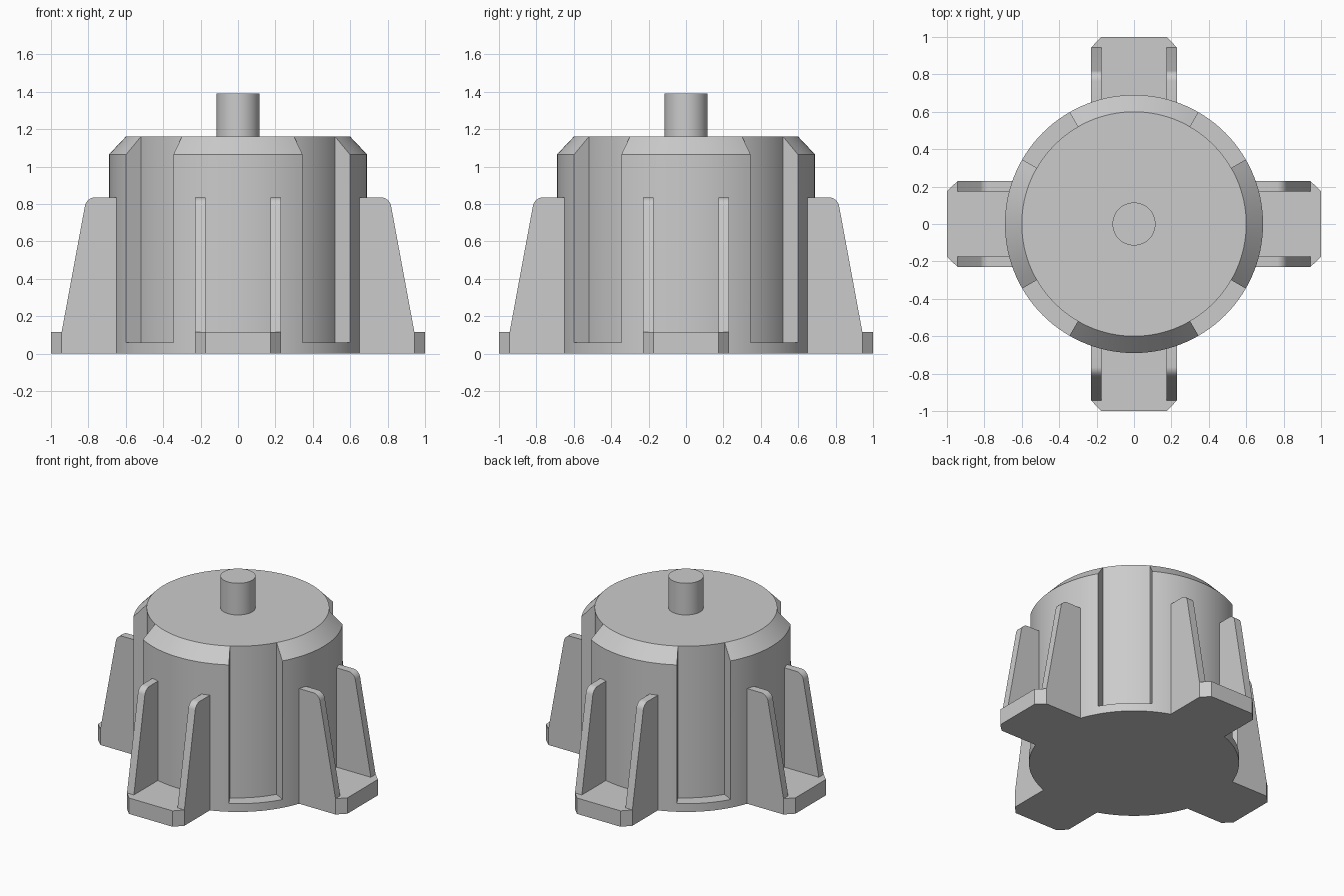
import bpy, bmesh
from math import sin, cos, pi, radians
from mathutils import Vector, Matrix

cube = bpy.data.objects.get("Cube")
if cube:
    bpy.data.objects.remove(cube, do_unlink=True)

grey = bpy.data.materials.new("plain grey")
grey.use_nodes = True
colour = (0.6, 0.6, 0.6, 1)
grey.diffuse_color = colour
grey.node_tree.nodes["Principled BSDF"].inputs["Base Color"].default_value = colour

R, CORE = 0.69, 0.60            # outer and recessed radii
FLOOR, SHOULDER, TOP = 0.06, 1.065, 1.16
PLATE_H, RIB_TOP = 0.115, 0.835
HALF_W, RIB_IN = 0.23, 0.175
FOOT_START, RIB_FOOT, FOOT_END = 0.64, 0.943, 1.0


def finish(name, bm, turn=0.0):
    bmesh.ops.remove_doubles(bm, verts=bm.verts, dist=1e-5)
    bmesh.ops.recalc_face_normals(bm, faces=bm.faces)
    mesh = bpy.data.meshes.new(name)
    bm.to_mesh(mesh)
    bm.free()
    mesh.materials.append(grey)
    ob = bpy.data.objects.new(name, mesh)
    bpy.context.collection.objects.link(ob)
    ob.rotation_euler.z = turn
    bpy.ops.object.select_all(action='DESELECT')
    ob.select_set(True)
    bpy.context.view_layer.objects.active = ob
    bpy.ops.object.shade_smooth_by_angle(angle=radians(30))
    return ob


def prism(bm, points, offset):
    """Extrude a flat polygon of 3D points along an offset."""
    face = bm.faces.new([bm.verts.new(p) for p in points])
    ext = bmesh.ops.extrude_face_region(bm, geom=[face], use_keep_orig=True)
    new = [v for v in ext["geom"] if isinstance(v, bmesh.types.BMVert)]
    bmesh.ops.translate(bm, verts=new, vec=offset)


# Housing: raised and recessed sectors swept around the axis
raised = [(0, 0), (R, 0), (R, FLOOR), (R, SHOULDER), (CORE, TOP), (0, TOP)]
recess = [(0, 0), (R, 0), (R, FLOOR), (CORE, FLOOR), (CORE, TOP), (0, TOP)]
wall = [(R, FLOOR), (R, SHOULDER), (CORE, TOP), (CORE, FLOOR)]
bm = bmesh.new()


def ring_point(p, a):
    return bm.verts.new((p[0] * cos(a), p[0] * sin(a), p[1]))


def sector(profile, start, end, steps):
    for i in range(steps):
        a = start + (end - start) * i / steps
        b = start + (end - start) * (i + 1) / steps
        for p, q in zip(profile, profile[1:]):
            corners = [ring_point(p, a)]
            if p[0]:
                corners.append(ring_point(p, b))
            if q[0]:
                corners.append(ring_point(q, b))
            corners.append(ring_point(q, a))
            bm.faces.new(corners)


for k in range(4):
    mid = k * pi / 2
    side = radians(30)
    sector(raised, mid - side, mid + side, 20)
    sector(recess, mid + side, mid + 2 * side, 10)
    for a in (mid - side, mid + side):
        bm.faces.new([ring_point(p, a) for p in wall])
finish("housing", bm)

# Shaft
bm = bmesh.new()
bmesh.ops.create_cone(bm, cap_ends=True, segments=48, radius1=0.115, radius2=0.115,
                      depth=0.25, matrix=Matrix.Translation((0, 0, 1.265)))
finish("shaft", bm)

# Four feet, each a clipped plate with two sloping ribs
plate = [(FOOT_START, -HALF_W, 0), (RIB_FOOT, -HALF_W, 0), (FOOT_END, -RIB_IN, 0),
         (FOOT_END, RIB_IN, 0), (RIB_FOOT, HALF_W, 0), (FOOT_START, HALF_W, 0)]
for k, label in enumerate(("left", "back", "right", "front")):
    bm = bmesh.new()
    prism(bm, plate, Vector((0, 0, PLATE_H)))
    finish(label + "_foot_plate", bm, k * pi / 2)
    bm = bmesh.new()
    for y in (-HALF_W, RIB_IN):
        prism(bm, [(FOOT_START, y, PLATE_H), (RIB_FOOT, y, PLATE_H),
                   (0.81, y, RIB_TOP), (FOOT_START, y, RIB_TOP)],
              Vector((0, HALF_W - RIB_IN, 0)))
    # Round the upper outer corner of each rib
    tips = [e for e in bm.edges
            if all(v.co.z > 0.8 and v.co.x > 0.7 for v in e.verts)]
    bmesh.ops.bevel(bm, geom=tips, offset=0.045, segments=8, profile=0.5,
                    affect='EDGES')
    finish(label + "_foot_ribs", bm, k * pi / 2)
